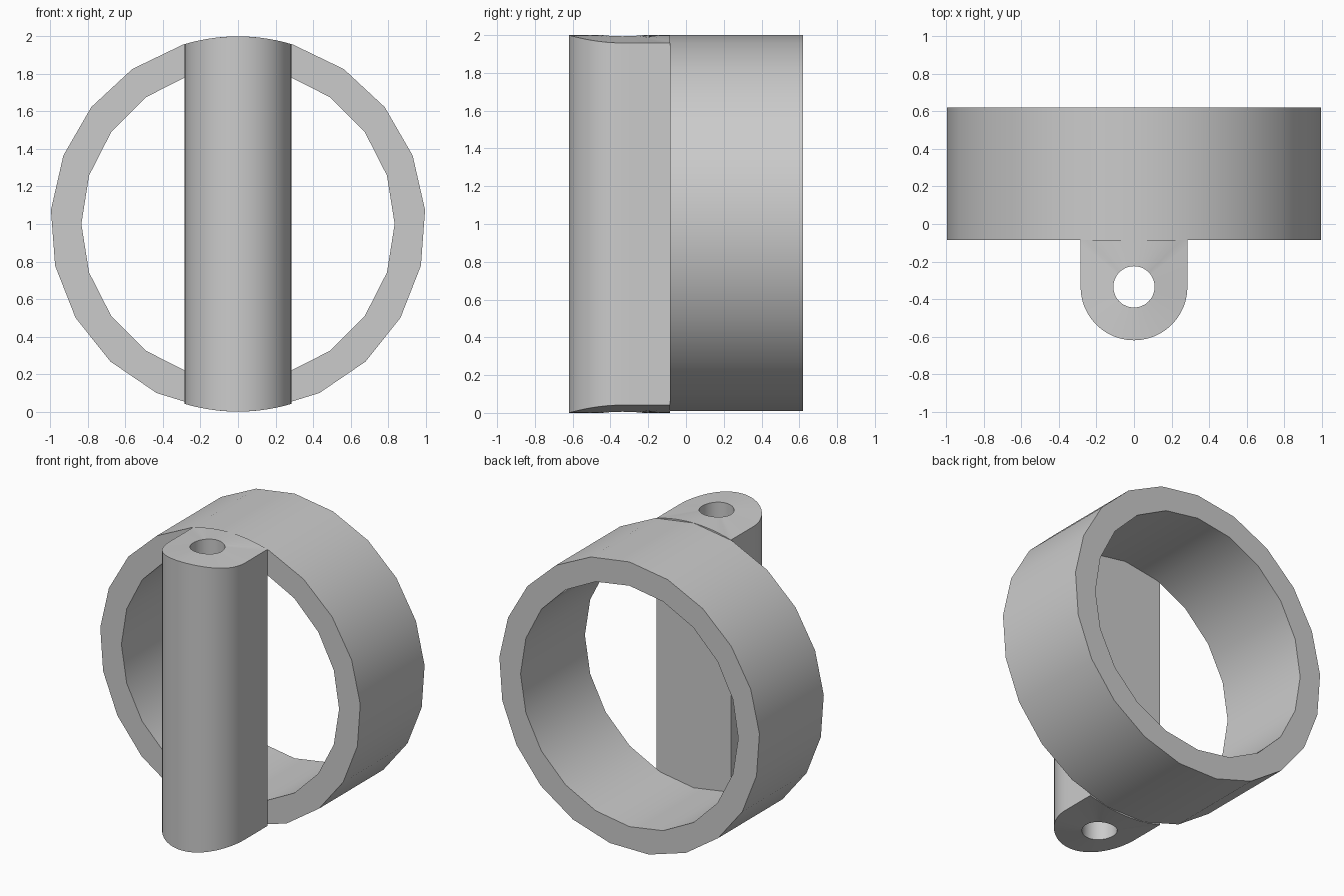
import bpy, bmesh
from math import sin, cos, pi, tau, sqrt, atan2

cube = bpy.data.objects.get("Cube")
if cube:
    bpy.data.objects.remove(cube, do_unlink=True)

OUTER, INNER = 1.0, 0.835              # ring radii
RING_FRONT, RING_BACK = -0.085, 0.62
POST_Y, POST_R, HOLE_R = -0.335, 0.285, 0.11

grey = bpy.data.materials.new("plain grey")
grey.use_nodes = True
colour = (0.6, 0.6, 0.6, 1)
grey.diffuse_color = colour
grey.node_tree.nodes["Principled BSDF"].inputs["Base Color"].default_value = colour


def finish(bm, name):
    bmesh.ops.recalc_face_normals(bm, faces=bm.faces)
    mesh = bpy.data.meshes.new(name)
    bm.to_mesh(mesh)
    bm.free()
    mesh.materials.append(grey)
    obj = bpy.data.objects.new(name, mesh)
    bpy.context.collection.objects.link(obj)
    bpy.ops.object.select_all(action='DESELECT')
    obj.select_set(True)
    bpy.context.view_layer.objects.active = obj
    bpy.ops.object.shade_smooth_by_angle(angle=pi / 6)


def loop(bm, points):
    """Closed loop of edges through the points."""
    verts = [bm.verts.new(p) for p in points]
    return [bm.edges.new((a, b)) for a, b in zip(verts, verts[1:] + verts[:1])]


def bridge(bm, a, b):
    bmesh.ops.bridge_loops(bm, edges=a + b)


# Ring: 21-sided outside, 20-sided inside, open along y
bm = bmesh.new()


def circle(sides, radius, y):
    return loop(bm, [(radius * sin(tau * i / sides), y, 1 + radius * cos(tau * i / sides))
                     for i in range(sides)])


outer = [circle(21, OUTER, y) for y in (RING_FRONT, RING_BACK)]
inner = [circle(20, INNER, y) for y in (RING_FRONT, RING_BACK)]
bridge(bm, *outer)
bridge(bm, *inner)
for o, i in zip(outer, inner):
    bmesh.ops.triangle_fill(bm, edges=o + i, use_beauty=True)
finish(bm, "ring")

# Post: rounded front, flat back, vertical hole, ends curved to the ring's outside
bm = bmesh.new()
depth = RING_FRONT - POST_Y
corner = atan2(depth, POST_R)
angles = sorted([tau * i / 48 for i in range(48)] + [corner, pi - corner])


def outline_radius(a):
    if sin(a) <= 1e-6:
        return POST_R
    return min(depth / sin(a), POST_R / max(abs(cos(a)), 1e-6))


def end_loop(radius, side):
    points = []
    for a in angles:
        x = radius(a) * cos(a)
        points.append((x, POST_Y + radius(a) * sin(a), 1 + side * sqrt(OUTER ** 2 - x * x)))
    return [bm.verts.new(p) for p in points]


wall = [end_loop(outline_radius, s) for s in (-1, 1)]
hole = [end_loop(lambda a: HOLE_R, s) for s in (-1, 1)]
for a, b in (wall, hole, (wall[0], hole[0]), (wall[1], hole[1])):
    for i in range(len(a)):
        j = (i + 1) % len(a)
        bm.faces.new((a[i], a[j], b[j], b[i]))
finish(bm, "post")
